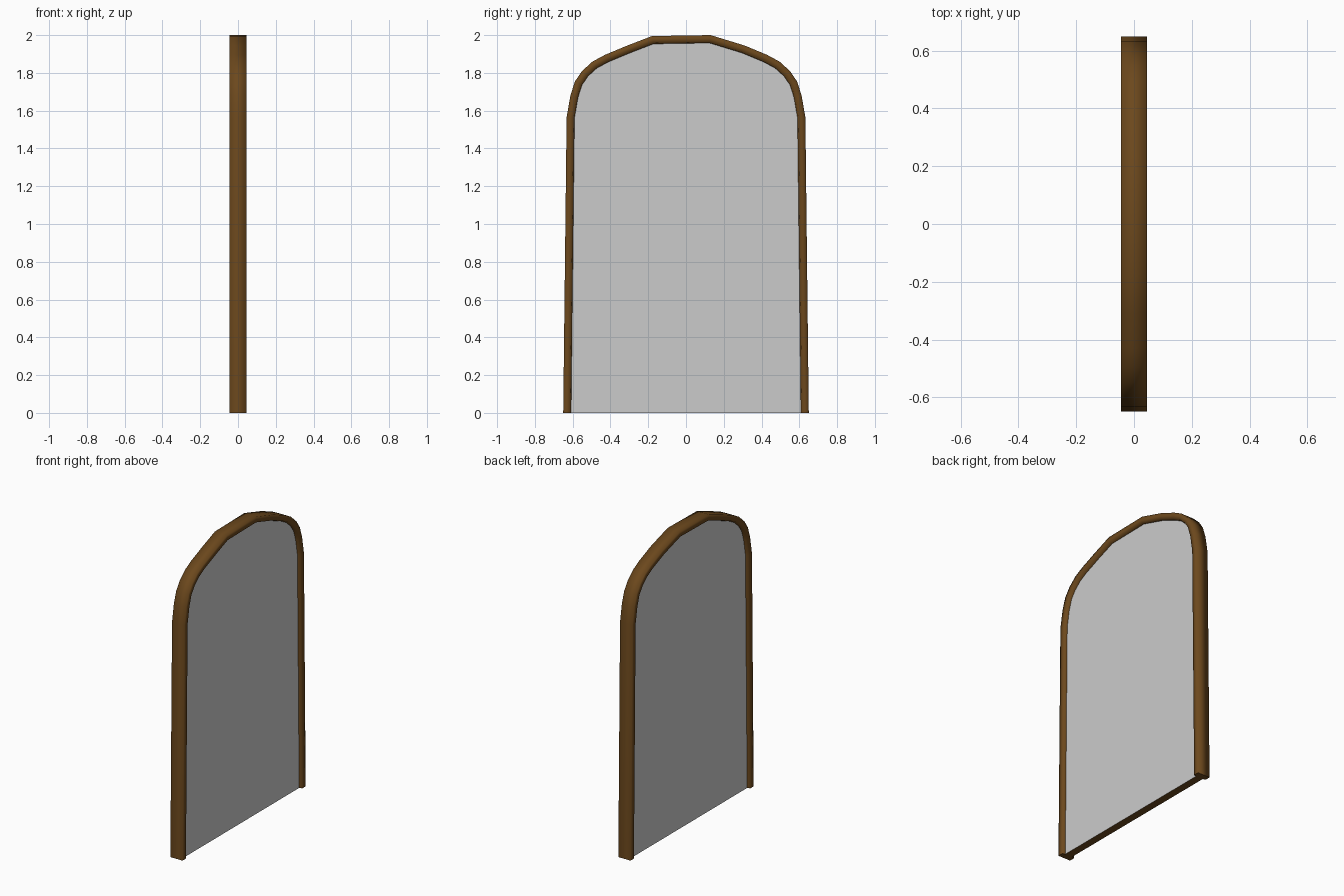
import bpy, bmesh
from mathutils import Vector

if "Cube" in bpy.data.objects:
    bpy.data.objects.remove(bpy.data.objects["Cube"])

# Wood colour
wood = bpy.data.materials.new("dark_wood")
wood.diffuse_color = (0.15, 0.065, 0.012, 1)
wood.use_nodes = True
wood.node_tree.nodes["Principled BSDF"].inputs["Base Color"].default_value = wood.diffuse_color
glass = bpy.data.materials.new("pane_grey")
glass.diffuse_color = (0.8, 0.8, 0.8, 1)
glass.use_nodes = True
glass.node_tree.nodes["Principled BSDF"].inputs["Base Color"].default_value = glass.diffuse_color

# Arch outline (y, z): right leg up to the crown, then the mirrored left side
side = [(0.65, 0), (0.632, 1.565), (0.612, 1.68), (0.588, 1.755),
        (0.55, 1.81), (0.495, 1.86), (0.43, 1.895), (0.31, 1.945)]
outline = side + [(0.13, 2.0), (-0.18, 1.995)] + [(-y, z) for y, z in reversed(side)]
outline = [Vector(p) for p in outline]


def inset(dist):
    """Outline moved inwards by dist, with mitred corners; feet stay on the floor."""
    out = []
    for i, p in enumerate(outline):
        if i in (0, len(outline) - 1):
            out.append(Vector((p.x - dist if p.x > 0 else p.x + dist, 0)))
            continue
        a = (p - outline[i - 1]).normalized()
        b = (outline[i + 1] - p).normalized()
        na, nb = Vector((-a.y, a.x)), Vector((-b.y, b.x))
        m = (na + nb).normalized()
        out.append(p + m * dist / m.dot(na))
    return out


def make_object(name, bm, mats):
    bmesh.ops.recalc_face_normals(bm, faces=bm.faces)
    me = bpy.data.meshes.new(name)
    bm.to_mesh(me)
    bm.free()
    for m in mats:
        me.materials.append(m)
    ob = bpy.data.objects.new(name, me)
    bpy.context.collection.objects.link(ob)
    return ob


# Frame: cross-section (x, inset) swept along the arch
section = [(-0.045, 0), (0.045, 0), (0.045, 0.036), (0.025, 0.042),
           (-0.025, 0.042), (-0.045, 0.036)]
bm = bmesh.new()
rails = [[bm.verts.new((x, p.x, p.y)) for p in inset(d)] for x, d in section]
for k, r in enumerate(rails):
    s = rails[(k + 1) % len(rails)]
    for i in range(len(r) - 1):
        f = bm.faces.new((r[i], r[i + 1], s[i + 1], s[i]))
        f.smooth = True
for end in (0, -1):
    bm.faces.new([r[end] for r in rails])
make_object("frame", bm, [wood])

# Pane: slab filling the arch, grey on both faces with a wooden edge
bm = bmesh.new()
rim = inset(0.038)
front, back = [[bm.verts.new((x, p.x, p.y)) for p in rim] for x in (0.026, -0.026)]
bm.faces.new(front)
bm.faces.new(back)
n = len(rim)
for i in range(n):
    j = (i + 1) % n
    f = bm.faces.new((front[i], front[j], back[j], back[i]))
    f.material_index = 1
make_object("pane", bm, [glass, wood])
